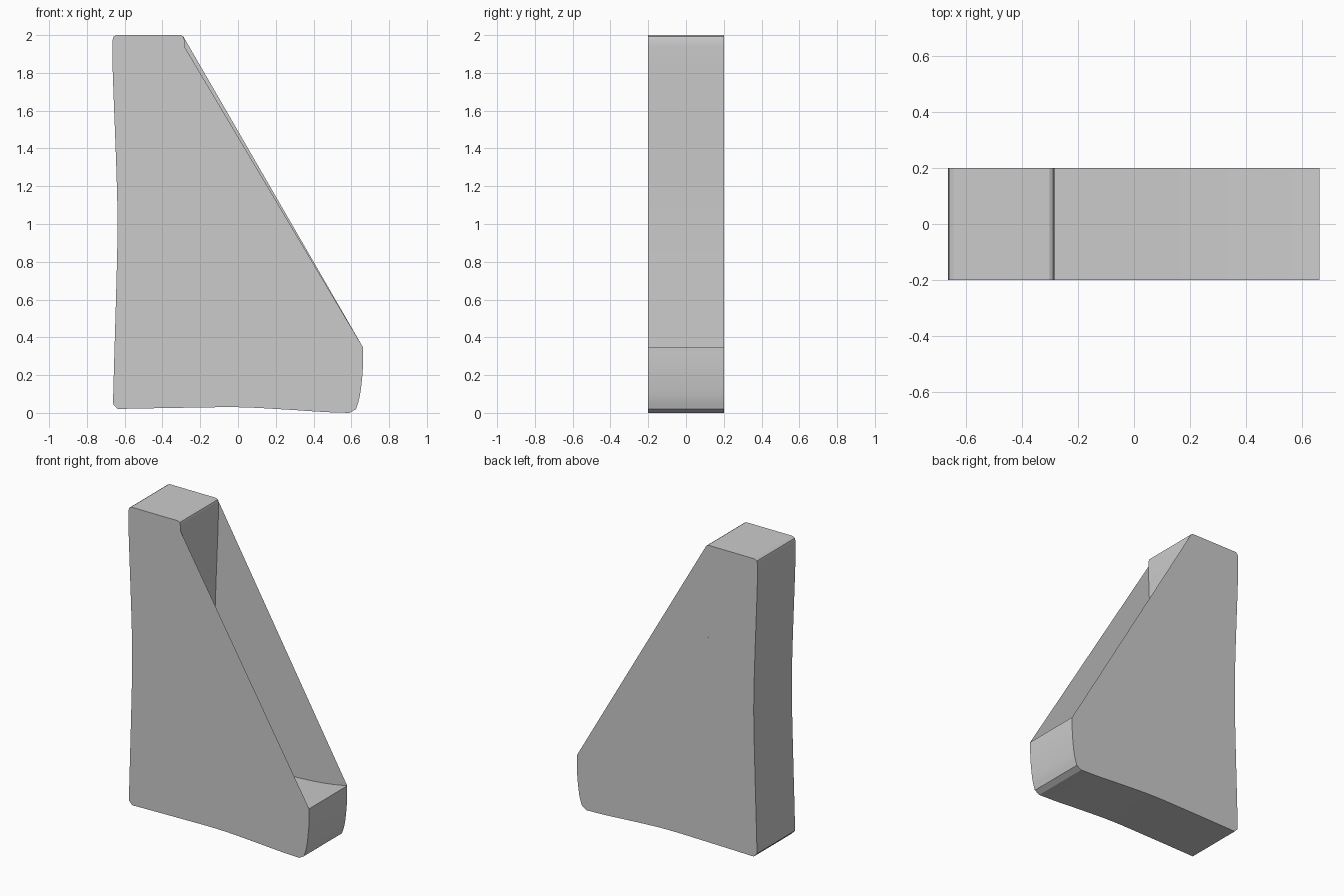
import bpy, bmesh
from mathutils import Vector

if "Cube" in bpy.data.objects:
    bpy.data.objects.remove(bpy.data.objects["Cube"])


def curve(points, steps=4):
    """Smooth run through a few profile points."""
    p = [Vector(q) for q in points]
    p = [2 * p[0] - p[1]] + p + [2 * p[-1] - p[-2]]
    out = []
    for a, b, c, d in zip(p, p[1:], p[2:], p[3:]):
        for i in range(steps):
            t = i / steps
            out.append(0.5 * (2 * b + (c - a) * t + (2 * a - 5 * b + 4 * c - d) * t * t
                              + (3 * b - a - 3 * c + d) * t ** 3))
    return out + [p[-2]]


# L-shaped profile, seen from the front (x, z), with flared limbs
left_side = curve([(-.665, 1.97), (-.663, 1.8), (-.645, 1.32), (-.638, 1.03),
                   (-.642, .75), (-.66, .12), (-.66, .045)])
base = curve([(-.638, .021), (-.3, .027), (0, .03), (.25, .018), (.45, .005), (.59, 0)])
toe = curve([(.625, .02), (.645, .09), (.66, .22), (.663, .345)])
foot_top = curve([(.663, .345), (.53, .322), (.38, .307), (.23, .30), (-.02, .30), (-.31, .305)])
inner_side = curve([(-.31, .305), (-.313, 1.0), (-.305, 1.35), (-.287, 1.8), (-.284, 1.94)])
top = [Vector(q) for q in [(-.284, 1.975), (-.289, 1.992), (-.302, 2.0),
                           (-.645, 2.0), (-.66, 1.99)]]

outer = left_side + base + toe
inner = foot_top[1:] + inner_side[1:]
profile = outer + inner + top

bm = bmesh.new()
front = [bm.verts.new((p.x, -.2, p.y)) for p in profile]
back = [bm.verts.new((p.x, .2, p.y)) for p in profile]

# Walls of the L
n = len(profile)
for i in range(n):
    j = (i + 1) % n
    bm.faces.new((front[i], front[j], back[j], back[i]))

# Side panels span the slope; the front one leaves a small notch under the top
k = len(outer)
m = k + len(inner)
bm.faces.new(front[:k] + front[m - 1:])
bm.faces.new(list(reversed(back[:k] + back[m + 1:])))
bmesh.ops.recalc_face_normals(bm, faces=bm.faces)

mesh = bpy.data.meshes.new("wedge_holder")
bm.to_mesh(mesh)
bm.free()
holder = bpy.data.objects.new("wedge_holder", mesh)
bpy.context.collection.objects.link(holder)
bpy.context.view_layer.objects.active = holder
holder.select_set(True)
bpy.ops.object.shade_smooth_by_angle()
